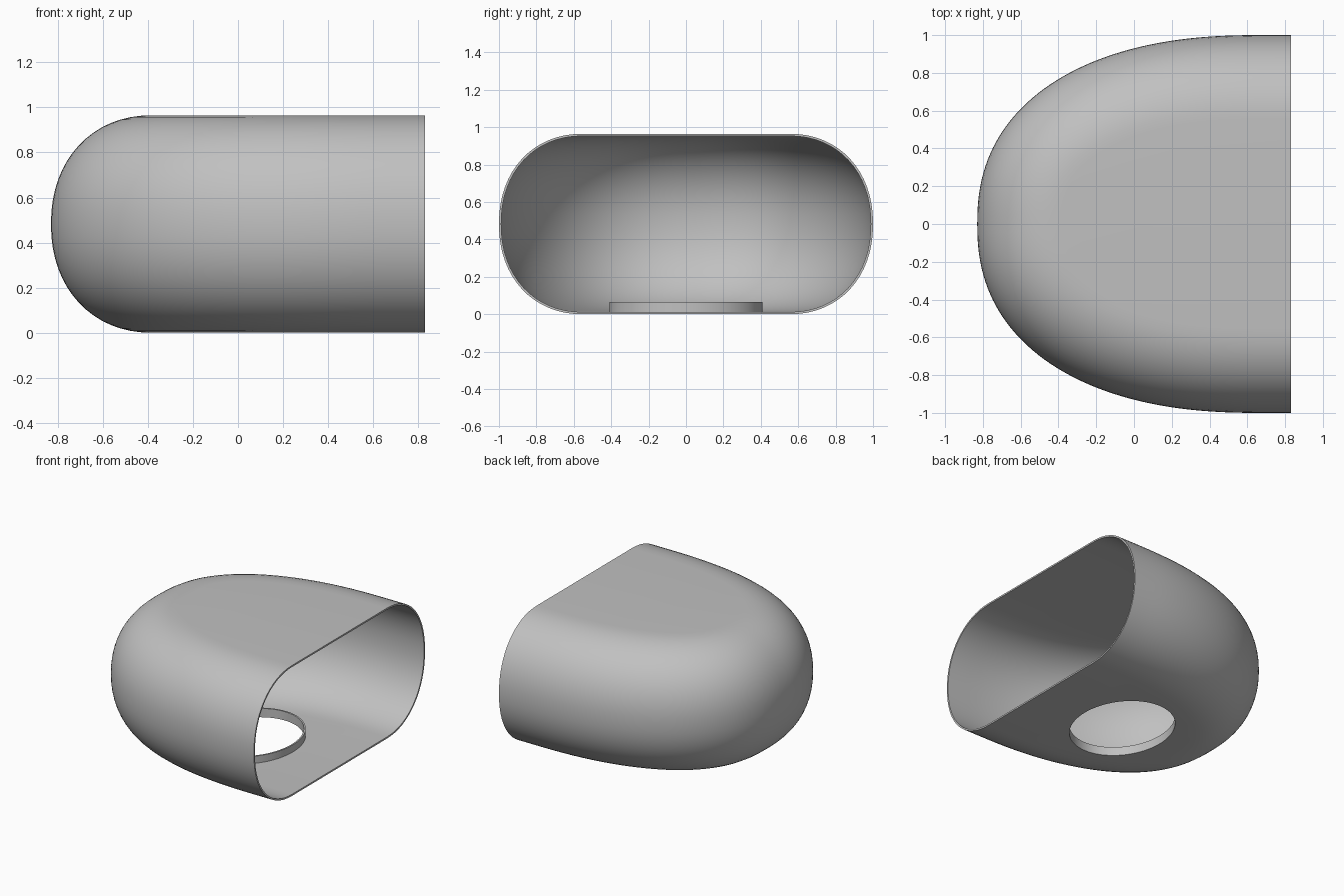
import bpy
import bmesh
from math import sin, cos, pi
from mathutils import Vector

cube = bpy.data.objects.get("Cube")
if cube:
    bpy.data.objects.remove(cube, do_unlink=True)

HEIGHT, WALL = 0.965, 0.012
ROUND = 0.45            # how far the rounded side reaches inward
OPEN_X, WIDEST_X, TIP_X = 0.83, 0.66, -0.83
HOLE_X, HOLE_RX, HOLE_RY = 0.105, 0.345, 0.41

grey = bpy.data.materials.new("light grey")
grey.use_nodes = True
colour = (0.53, 0.53, 0.53, 1)
grey.diffuse_color = colour
grey.node_tree.nodes["Principled BSDF"].inputs["Base Color"].default_value = colour


def make_object(name, bm):
    bmesh.ops.recalc_face_normals(bm, faces=bm.faces)
    mesh = bpy.data.meshes.new(name)
    bm.to_mesh(mesh)
    bm.free()
    mesh.materials.append(grey)
    ob = bpy.data.objects.new(name, mesh)
    bpy.context.collection.objects.link(ob)
    return ob


def power(v, p):
    return (1 if v >= 0 else -1) * abs(v) ** p


def outline(steps=96, n=2.3):
    """Plan curve from one open corner round the nose to the other, with normals."""
    a, pts = WIDEST_X - TIP_X, [(Vector((OPEN_X, -1, 0)), Vector((0, -1, 0)))]
    for i in range(steps + 1):
        t = pi * i / steps
        c, s = power(cos(t), 2 / n), power(sin(t), 2 / n)
        c, s = (0, c) if i in (0, steps) else (s, c)
        normal = Vector((-power(c, n - 1) / a, -power(s, n - 1), 0)).normalized()
        pts.append((Vector((WIDEST_X - a * c, -s, 0)), normal))
    pts.append((Vector((OPEN_X, 1, 0)), Vector((0, 1, 0))))
    return pts


def ellipse_prism(name, z0, z1, grow=0.0, caps=True):
    bm = bmesh.new()
    rings = []
    for z in (z0, z1):
        rings.append([bm.verts.new((HOLE_X + (HOLE_RX + grow) * cos(2 * pi * i / 96),
                                    (HOLE_RY + grow) * sin(2 * pi * i / 96), z))
                      for i in range(96)])
    for i in range(96):
        j = (i + 1) % 96
        bm.faces.new((rings[0][i], rings[0][j], rings[1][j], rings[1][i]))
    if caps:
        bm.faces.new(rings[0])
        bm.faces.new(rings[1])
    return make_object(name, bm)


# Shell: rounded side swept along the plan curve, closed by flat top and bottom
bm = bmesh.new()
rows = []
SIDE = 32
for k in range(SIDE + 1):
    t = -pi / 2 + pi * k / SIDE
    inset = ROUND * (1 - abs(cos(t)) ** (2 / 2.15)) if 0 < k < SIDE else ROUND
    z = HEIGHT / 2 * (1 + power(sin(t), 2 / 2.15))
    rows.append([bm.verts.new(p - n * inset + Vector((0, 0, z))) for p, n in outline()])
for low, high in zip(rows, rows[1:]):
    for i in range(len(low) - 1):
        bm.faces.new((low[i], low[i + 1], high[i + 1], high[i]))
bm.faces.new(rows[0])
bm.faces.new(rows[-1])
shell = make_object("shell", bm)

solid = shell.modifiers.new("wall", "SOLIDIFY")
solid.thickness = WALL
solid.offset = -1

# Oval opening through the floor
cutter = ellipse_prism("hole_cutter", -0.1, 0.2, grow=-0.004)
cutter.hide_render = True
cutter.hide_set(True)
cut = shell.modifiers.new("floor_hole", "BOOLEAN")
cut.operation = "DIFFERENCE"
cut.solver = "EXACT"
cut.object = cutter

# Raised collar around the opening
collar = ellipse_prism("floor_collar", 0.0, 0.065, caps=False)
rim = collar.modifiers.new("wall", "SOLIDIFY")
rim.thickness = WALL
rim.offset = -1

# Smooth shading with crisp rims, modifiers baked in
for ob in (shell, collar):
    bpy.ops.object.select_all(action="DESELECT")
    ob.select_set(True)
    bpy.context.view_layer.objects.active = ob
    for name in [m.name for m in ob.modifiers]:
        bpy.ops.object.modifier_apply(modifier=name)
    bpy.ops.object.shade_smooth_by_angle(angle=0.6)
bpy.data.objects.remove(cutter, do_unlink=True)
